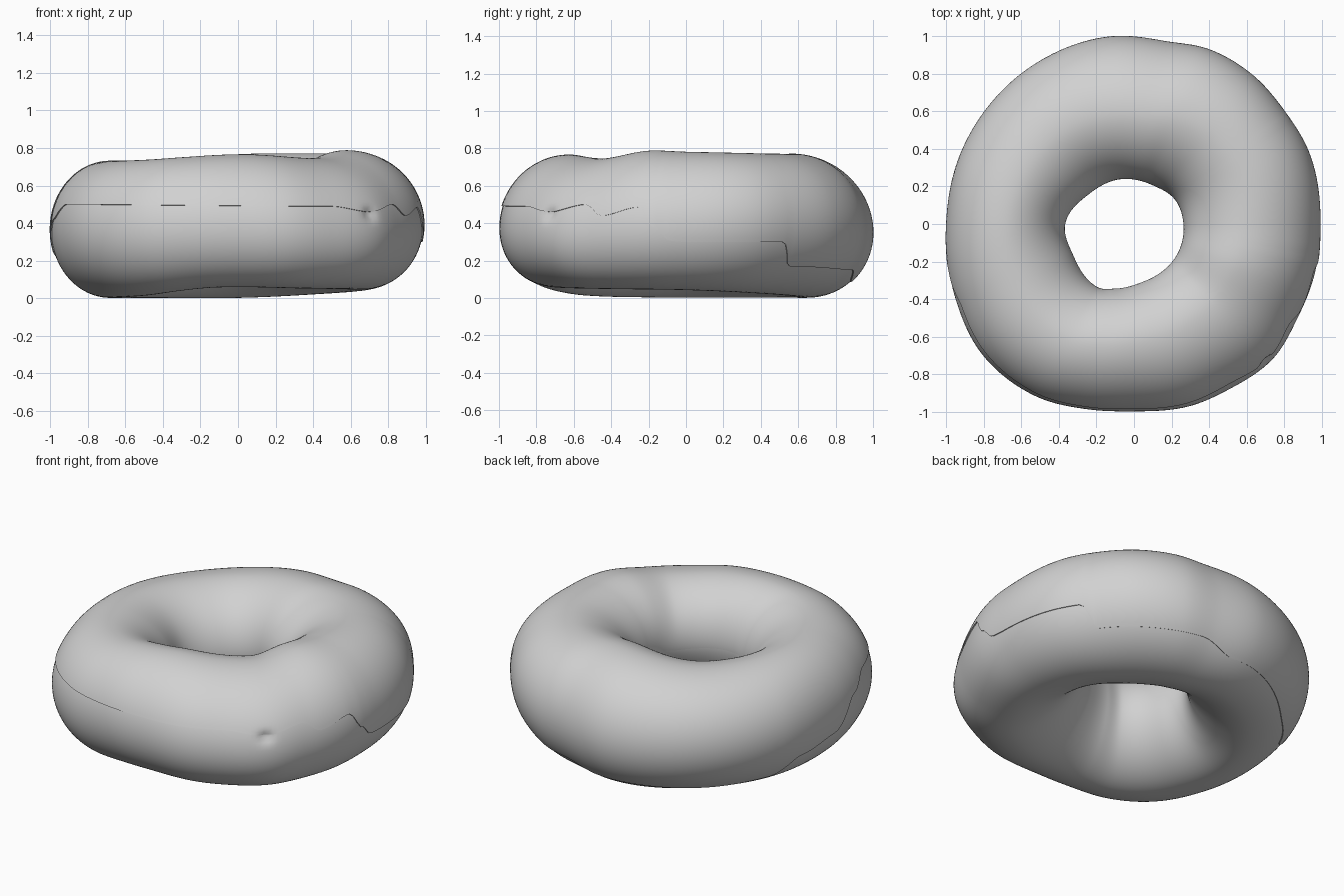
import bpy, bmesh, math

if "Cube" in bpy.data.objects:
    bpy.data.objects.remove(bpy.data.objects["Cube"])

# Periodic measurements around the ring: (angle in degrees, value)
OUTER = [(0, .99), (22, 1.005), (37, 1.0), (52, 1.012), (67, 1.01), (80, .985), (97, 1.003),
         (120, 1.0), (142, .995), (159, .995), (180, .998), (203, 1.035), (221, 1.07),
         (240, 1.06), (256, 1.02), (270, 1.0), (287, 1.015), (300, 1.015), (316, 1.03),
         (330, 1.005), (346, 1.0)]
INNER = [(0, .26), (30, .25), (65, .225), (112, .25), (147, .285), (180, .362),
         (207, .36), (240, .385), (254, .355), (279, .31), (319, .285)]
TOP = [(0, .78), (45, .77), (90, .765), (135, .72), (180, .73), (225, .735),
       (270, .765), (315, .745), (340, .785)]
BOTTOM = [(0, .04), (45, .02), (90, 0), (135, .0), (180, .0), (225, .01),
          (260, .055), (300, .05), (330, .045)]
EDGE = [(0, .3), (32, .3), (37, .17), (75, .15), (90, .09), (135, .06),
        (158, .08), (168, .2), (185, .25), (195, .42), (206, .5), (300, .49),
        (314, .46), (327, .5), (333, .44), (345, .485), (350, .38), (355, .305)]
# sideways lean of the cross-section
LEAN = [(0, -.02), (45, .02), (90, -.03), (135, -.01), (180, 0), (225, -.01),
        (270, -.035), (315, -.06)]


def sample(table, deg, linear=False):
    """Value of a periodic table, by smooth or plain interpolation."""
    n = len(table)
    deg %= 360
    i = max(k for k in range(n) if table[k][0] <= deg)
    p = [table[(i + k) % n] for k in (-1, 0, 1, 2)]
    a = [p[0][0] - (360 if i == 0 else 0), p[1][0],
         p[2][0] + (360 if i + 1 >= n else 0), p[3][0] + (360 if i + 2 >= n else 0)]
    v = [q[1] for q in p]
    d = a[2] - a[1]
    t = (deg - a[1]) / d
    if linear:
        t = t * t * (3 - 2 * t)
        return v[1] + (v[2] - v[1]) * t
    m1 = (v[2] - v[0]) / (a[2] - a[0]) * d
    m2 = (v[3] - v[1]) / (a[3] - a[1]) * d
    return ((2*t**3 - 3*t*t + 1) * v[1] + (t**3 - 2*t*t + t) * m1
            + (3*t*t - 2*t**3) * v[2] + (t**3 - t*t) * m2)


def ring_point(deg, phi, offset):
    """Point on the lumpy ring; phi 0 is outermost, 90 degrees the top."""
    ro, ri = sample(OUTER, deg), sample(INNER, deg)
    zt, zb = sample(TOP, deg), sample(BOTTOM, deg)
    w, h = (ro - ri) / 2 + offset, (zt - zb) / 2 + offset * .6
    c, s = math.cos(phi), math.sin(phi)
    if c < 0:                                # funnel-like inner wall
        k = (abs(c) ** 1.85 + abs(s) ** 1.85) ** (-1 / 1.85)
        c, s = c * k, s * k
    r = (ro + ri) / 2 + w * c + sample(LEAN, deg) * s
    z = (zt + zb) / 2 + h * s
    a = math.radians(deg)
    # small pucker at the front right
    if c > 0:
        r -= .025 * math.exp(-((deg - 314) / 2) ** 2 - ((z - .45) / .03) ** 2)
    return (r * math.cos(a), r * math.sin(a), z)


def edge_phi(deg):
    zt, zb = sample(TOP, deg), sample(BOTTOM, deg)
    s = (sample(EDGE, deg, True) - (zt + zb) / 2) / ((zt - zb) / 2)
    return math.asin(max(-.98, min(.98, s)))


def build(name, rows, closed, point, mat, steps=240):
    bm = bmesh.new()
    grid = [[bm.verts.new(point(360 * i / steps, j)) for j in range(rows)]
            for i in range(steps)]
    for i in range(steps):
        k = (i + 1) % steps
        for j in range(rows if closed else rows - 1):
            m = (j + 1) % rows
            bm.faces.new((grid[i][j], grid[k][j], grid[k][m], grid[i][m]))
    for f in bm.faces:
        f.smooth = True
    me = bpy.data.meshes.new(name)
    bm.to_mesh(me)
    bm.free()
    me.materials.append(mat)
    ob = bpy.data.objects.new(name, me)
    bpy.context.collection.objects.link(ob)
    return ob


grey = bpy.data.materials.new("light grey")
grey.diffuse_color = (.64, .64, .64, 1)
grey.use_nodes = True
grey.node_tree.nodes["Principled BSDF"].inputs["Base Color"].default_value = grey.diffuse_color

# Dough ring
build("dough", 96, True,
      lambda d, j: ring_point(d, 2 * math.pi * j / 96, -.004), grey)

# Icing: a thin coat with a wavy lip that merges into the dough inside the hole
ROWS = 72


def icing_point(d, j):
    start, end = edge_phi(d), math.radians(215)
    if j == 0:
        return ring_point(d, start, -.006)   # lip tucked under
    t = (j - 1) / (ROWS - 2)
    phi = start + (end - start) * t
    fade = max(0, min(1, (math.degrees(phi) - 140) / 75))
    return ring_point(d, phi, .003 - .013 * fade * fade * (3 - 2 * fade))


icing = build("icing", ROWS, False, icing_point, grey)
icing.data.set_sharp_from_angle(angle=math.radians(45))
